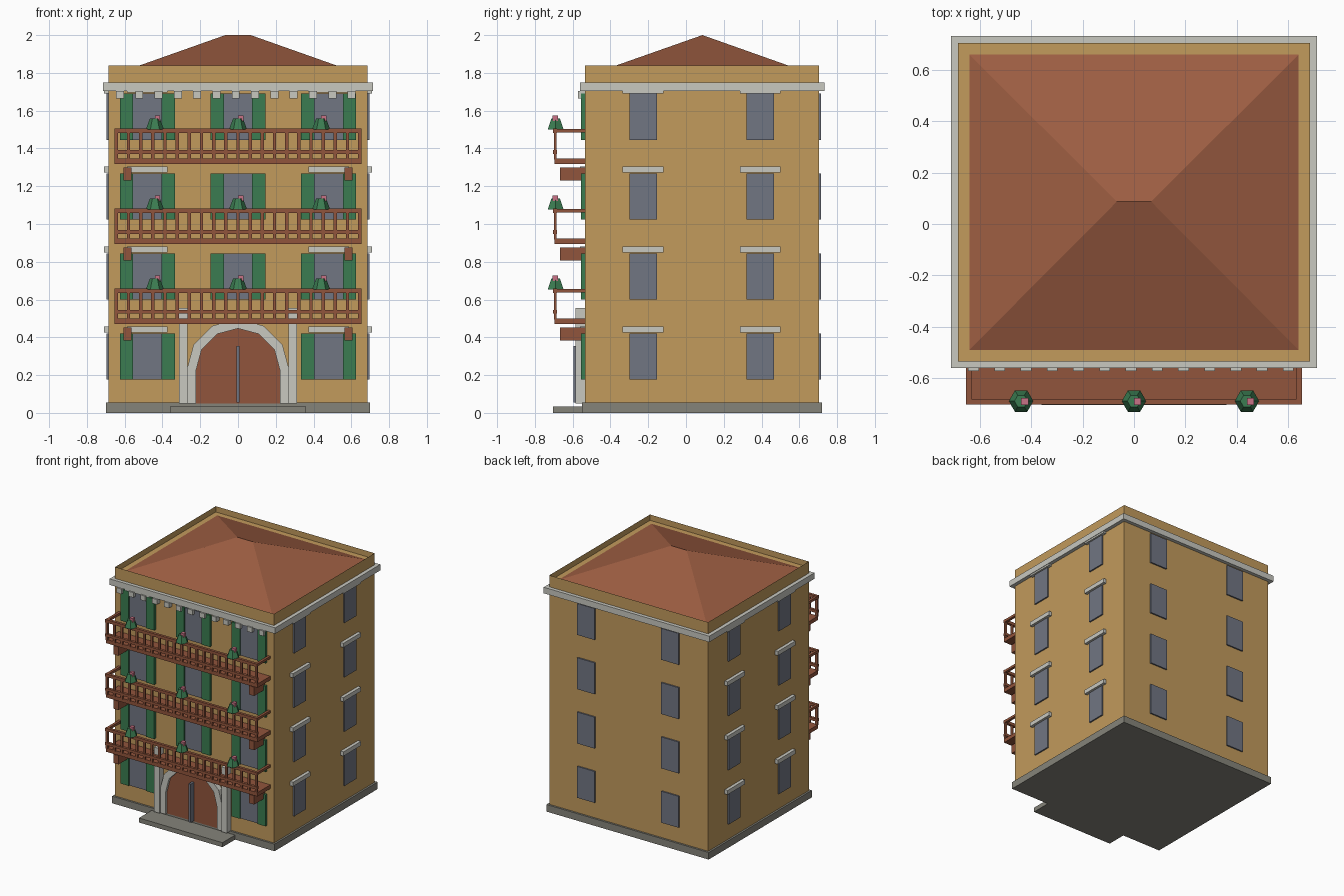
import bpy, bmesh, math

if "Cube" in bpy.data.objects:
    bpy.data.objects.remove(bpy.data.objects["Cube"])


def material(name, rgb):
    m = bpy.data.materials.new(name)
    m.diffuse_color = (*rgb, 1)
    m.use_nodes = True
    m.node_tree.nodes["Principled BSDF"].inputs["Base Color"].default_value = m.diffuse_color
    return m


WALL = material("ochre plaster", (.54, .325, .107))
ROOF = material("roof tile", (.342, .112, .055))
WOOD = material("brown wood", (.285, .09, .045))
GREEN = material("shutter green", (.043, .2, .082))
GLASS = material("window grey", (.165, .18, .225))
TRIM = material("pale stone", (.58, .58, .53))
STONE = material("base stone", (.235, .23, .195))
PINK = material("flower pink", (.58, .17, .24))


def finish(name, bm, mat):
    bmesh.ops.recalc_face_normals(bm, faces=bm.faces)
    mesh = bpy.data.meshes.new(name)
    bm.to_mesh(mesh)
    bm.free()
    mesh.materials.append(mat)
    obj = bpy.data.objects.new(name, mesh)
    bpy.context.collection.objects.link(obj)
    return obj


def add_box(bm, x0, x1, y0, y1, z0, z1):
    v = [bm.verts.new((x, y, z)) for z in (z0, z1)
         for x, y in ((x0, y0), (x1, y0), (x1, y1), (x0, y1))]
    for f in ((3, 2, 1, 0), (4, 5, 6, 7), (0, 1, 5, 4), (1, 2, 6, 5), (2, 3, 7, 6), (3, 0, 4, 7)):
        bm.faces.new([v[i] for i in f])


def boxes(name, mat, items):
    bm = bmesh.new()
    for b in items:
        add_box(bm, *b)
    return finish(name, bm, mat)


def prism(name, mat, outline, y0, y1):
    """Extrude an x-z outline along y."""
    bm = bmesh.new()
    face = bm.faces.new([bm.verts.new((x, y0, z)) for x, z in outline])
    out = bmesh.ops.extrude_face_region(bm, geom=[face])
    for v in out["geom"]:
        if isinstance(v, bmesh.types.BMVert):
            v.co.y = y1
    return finish(name, bm, mat)


FX, FRONT, BACK = .685, -.535, .705      # wall faces
FLOOR = .4233                            # storey height

# Walls, with the top sunk inside a parapet
bm = bmesh.new()
add_box(bm, -FX, FX, FRONT, BACK, .04, 1.84)
bm.faces.ensure_lookup_table()
top = bm.faces[1]
bmesh.ops.inset_region(bm, faces=[top], thickness=.044)
hole = bmesh.ops.extrude_face_region(bm, geom=[top])
bmesh.ops.translate(bm, vec=(0, 0, -.045),
                    verts=[g for g in hole["geom"] if isinstance(g, bmesh.types.BMVert)])
bmesh.ops.delete(bm, geom=[top], context='FACES')
finish("walls", bm, WALL)

# Hipped roof with a short ridge
bm = bmesh.new()
c = [bm.verts.new(p) for p in ((-.641, -.49, 1.797), (.641, -.49, 1.797),
                               (.641, .66, 1.797), (-.641, .66, 1.797))]
r0, r1 = bm.verts.new((-.067, .087, 2)), bm.verts.new((.067, .087, 2))
for f in ((c[0], c[1], r1, r0), (c[1], c[2], r1), (c[2], c[3], r0, r1), (c[3], c[0], r0), c[::-1]):
    bm.faces.new(f)
finish("roof", bm, ROOF)

# Base, step, cornice and the small blocks under it
boxes("base", STONE, [(-.7, .7, -.55, .72, 0, .055)])
boxes("door_step", STONE, [(-.36, .36, -.705, -.54, 0, .035)])
boxes("cornice", TRIM, [(-.714, .714, -.562, .733, 1.703, 1.75)])
boxes("cornice_blocks", TRIM,
      [(x - .021, x + .021, -.573, FRONT + .01, 1.664, 1.703)
       for x in (-.625 + .1022 * i for i in range(13))])

# Windows, shutters and lintels on every storey
glass, shutters, lintels = [], [], []
for i in range(4):
    z0, z1 = .176 + FLOOR * i, .421 + FLOOR * i
    lz0, lz1 = z1 + .004, z1 + .037
    for x in (-.48, 0, .48):
        if i == 0 and x == 0:
            continue
        glass.append((x - .077, x + .077, FRONT - .011, FRONT + .01, z0, z1))
        for s in (-1, 1):
            a, b = sorted((x + s * .075, x + s * .146))
            shutters.append((a, b, FRONT - .02, FRONT + .01, z0, z1))
        if x:
            lintels.append((x - .108, x + .108, FRONT - .025, FRONT + .01, lz0, lz1))
    for s in (-1, 1):
        a, b = sorted((s * (FX - .01), s * (FX + .011)))
        la, lb = sorted((s * (FX - .01), s * (FX + .025)))
        for y in (-.227, .393):
            glass.append((a, b, y - .073, y + .073, z0, z1))
            lintels.append((la, lb, y - .108, y + .108, lz0 - .005 * (i == 3), lz1))
        glass.append((s * .362 - .075, s * .362 + .075, BACK - .01, BACK + .011, z0, z1))
boxes("windows", GLASS, glass)
boxes("shutters", GREEN, shutters)
boxes("lintels", TRIM, lintels)


# Arched door, stone surround, side pilasters and centre bar
def arch(r, zc=.225, n=6):
    pts = [(r * math.cos(math.pi * k / n), zc + r * math.sin(math.pi * k / n)) for k in range(n + 1)]
    return [(r, .05)] + pts + [(-r, .05)]


prism("door", WOOD, arch(.225), FRONT - .02, FRONT + .01)
prism("door_surround", TRIM, arch(.272) + arch(.222)[::-1], FRONT - .04, FRONT + .01)
boxes("door_pilasters", TRIM, [(s * .29 - .023, s * .29 + .023, FRONT - .05, FRONT + .01, .05, .555)
                               for s in (-1, 1)])
boxes("door_bar", GLASS, [(-.009, .009, FRONT - .06, FRONT - .01, .055, .355)])

# Balconies: slab, railings, balusters, brackets
EDGE, OUT, N = .654, -.695, 21
for i in range(3):
    z = FLOOR * i
    boxes(f"balcony_slab_{i + 1}", WOOD, [(-EDGE, EDGE, OUT, FRONT + .01, .47 + z, .50 + z)])
    rails = [(-EDGE, EDGE, -.703, -.682, .635 + z, .658 + z),
             (-EDGE, EDGE, -.703, -.682, .525 + z, .546 + z)]
    for s in (-1, 1):
        a, b = sorted((s * EDGE, s * (EDGE - .02)))
        rails.append((a, b, -.69, FRONT + .01, .637 + z, .656 + z))
    for k in range(N):
        x = -EDGE + .01 + (2 * EDGE - .02) * k / (N - 1)
        rails.append((x - .009, x + .009, -.699, -.685, .495 + z, .64 + z))
    boxes(f"balcony_railing_{i + 1}", WOOD, rails)
    boxes(f"balcony_brackets_{i + 1}", WOOD,
          [(s * .585 - .022, s * .585 + .022, -.668, FRONT + .01, .384 + z, .452 + z) for s in (-1, 1)])

    # Potted plants standing on the rail
    for x in (-.44, 0, .44):
        bm = bmesh.new()
        rings = [[bm.verts.new((x + r * math.cos(k * math.pi / 3), -.69 + r * math.sin(k * math.pi / 3), h + z))
                  for k in range(6)] for r, h in ((.048, .654), (.026, .712))]
        bm.faces.new(rings[0][::-1])
        bm.faces.new(rings[1])
        for k in range(6):
            j = (k + 1) % 6
            bm.faces.new((rings[0][k], rings[0][j], rings[1][j], rings[1][k]))
        finish("plant", bm, GREEN)
        boxes("flower", PINK, [(x, x + .028, -.706, -.678, .698 + z, .728 + z)])
